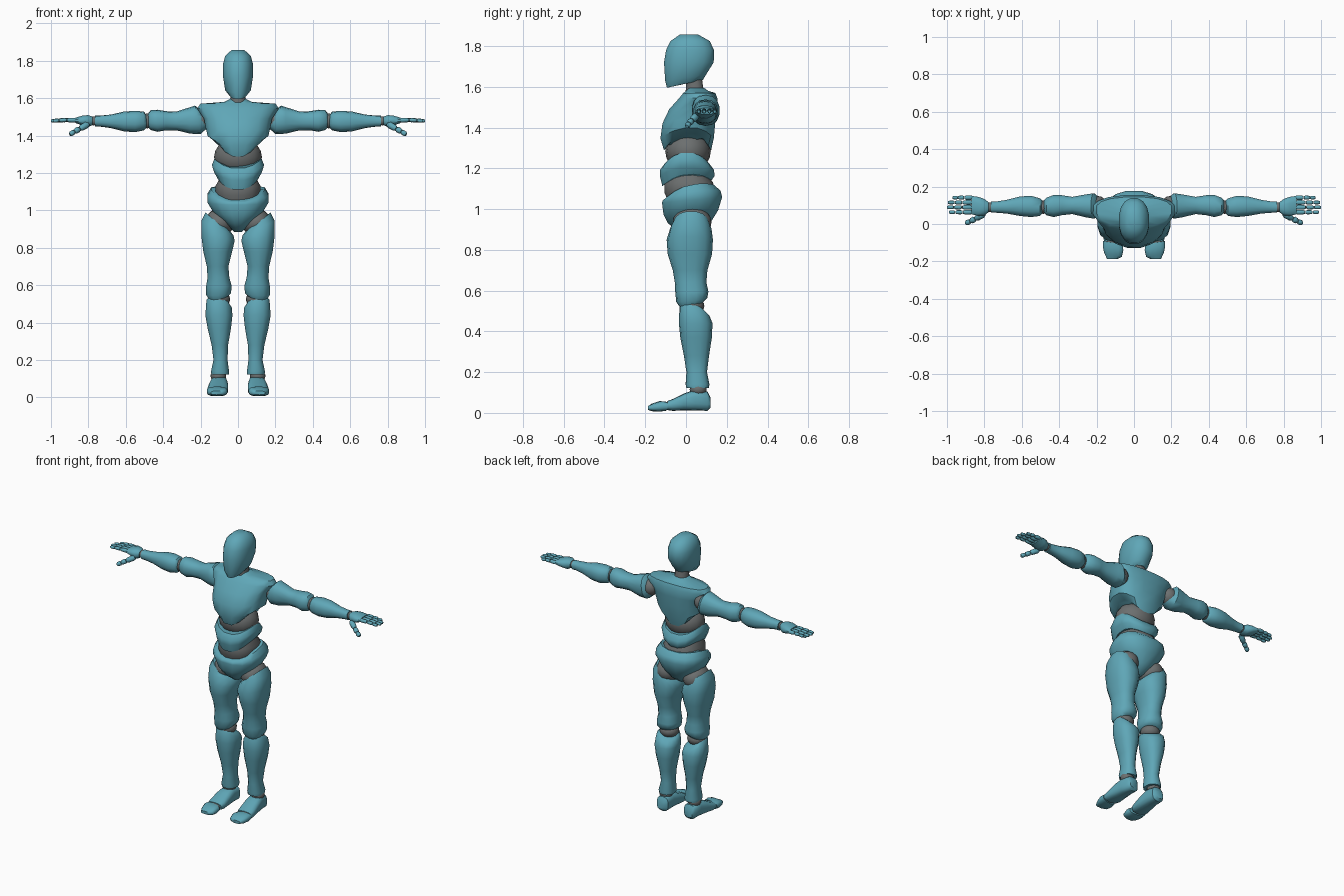
import bpy, bmesh, math
from mathutils import Vector


def material(name, rgb):
    m = bpy.data.materials.new(name)
    m.diffuse_color = (*rgb, 1)
    return m


TEAL = material("teal shell", (0.115, 0.385, 0.475))
GREY = material("grey joint", (0.15, 0.16, 0.16))


def finish(name, bm, mat, mirror):
    bmesh.ops.recalc_face_normals(bm, faces=bm.faces)
    me = bpy.data.meshes.new(name)
    bm.to_mesh(me)
    bm.free()
    me.materials.append(mat)
    ob = bpy.data.objects.new(name, me)
    bpy.context.collection.objects.link(ob)
    if mirror:
        ob.modifiers.new("mirror", 'MIRROR').use_mirror_merge = False
    bpy.ops.object.select_all(action='DESELECT')
    ob.select_set(True)
    bpy.context.view_layer.objects.active = ob
    bpy.ops.object.shade_smooth_by_angle(angle=math.radians(45))
    return ob


# Places (along, a, b) for each loft direction
AXES = {
    'Z': lambda t, a, b: (a, b, t),
    'X': lambda t, a, b: (t, a, b),
    'Y': lambda t, a, b: (a, t, b),
}


def loft(name, rows, axis='Z', mat=TEAL, sides=14, mirror=False, power=0.85):
    """Row: along, a0, a1, b0, b1, [slope a, slope b, arch, widest b]."""
    bm = bmesh.new()
    rings = []
    for row in rows:
        t, a0, a1, b0, b1, *extra = row
        sa, sb, arch, mid = (list(extra) + [0, 0, 0, None][len(extra):])
        mid = (b0 + b1) / 2 if mid is None else mid
        ring = []
        for i in range(sides):
            ang = 2 * math.pi * (i + 0.5) / sides
            c, s = math.cos(ang), math.sin(ang)
            c2 = math.copysign(abs(c) ** power, c)
            s2 = math.copysign(abs(s) ** power, s)
            a = (a0 + a1) / 2 + (a1 - a0) / 2 * c2
            b = mid + (b1 - mid if s > 0 else mid - b0) * s2
            ring.append(bm.verts.new(AXES[axis](t + sa * c + sb * s + arch * s * s, a, b)))
        rings.append(ring)
    for r, q in zip(rings, rings[1:]):
        for i in range(sides):
            j = (i + 1) % sides
            bm.faces.new((r[i], r[j], q[j], q[i]))
    bm.faces.new(rings[0])
    bm.faces.new(rings[-1])
    return finish(name, bm, mat, mirror)


def ball(name, centre, size, mirror=False):
    bm = bmesh.new()
    bmesh.ops.create_uvsphere(bm, u_segments=16, v_segments=10, radius=1)
    for v in bm.verts:
        v.co = Vector(centre) + v.co * Vector(size)
    return finish(name, bm, GREY, mirror)


def body(name, rows, mat=TEAL, sides=16, power=0.85):
    """Symmetric part; row: z, half width, front, back, [slope, arch, widest y]."""
    loft(name, [(z, -w, w, f, k, 0, *e) for z, w, f, k, *e in rows], 'Z', mat, sides, power=power)


# Head and neck
body("head", [
    (1.615, .045, -.095, .085, .020, 0), (1.645, .070, -.104, .100, .015, 0),
    (1.72, .082, -.110, .138), (1.78, .082, -.100, .140),
    (1.825, .070, -.078, .118), (1.857, .035, -.030, .060)], power=0.9)
body("neck", [(1.54, .055, -.01, .10), (1.60, .042, 0, .085), (1.68, .042, -.01, .075)], GREY, 12)

# Torso shells
body("chest", [
    (1.375, .115, -.110, .125, 0, -.09, .02), (1.40, .165, -.128, .138, 0, -.055, .03),
    (1.44, .175, -.118, .145, 0, -.02, .04), (1.49, .185, -.085, .155, 0, 0, .06),
    (1.545, .222, -.035, .155, 0, 0, .08), (1.570, .205, -.015, .145, 0, 0, .08),
    (1.580, .075, 0, .11), (1.595, .045, .005, .09)])
ball("chest_joint", (0, .01, 1.285), (.128, .112, .105))
body("abdomen", [
    (1.170, .108, -.118, .128, .015, -.045), (1.205, .130, -.130, .142, 0, -.045),
    (1.245, .142, -.130, .140, 0, -.055), (1.278, .128, -.105, .115, 0, -.055)])
body("waist_joint", [
    (1.02, .09, -.08, .12), (1.08, .122, -.108, .142), (1.13, .122, -.108, .135),
    (1.19, .09, -.08, .09)], GREY)
body("pelvis", [
    (.885, .022, -.03, .06), (.93, .070, -.09, .120), (.985, .130, -.113, .160, .01),
    (1.045, .166, -.120, .180, .015), (1.085, .166, -.118, .172, .025, -.02),
    (1.118, .145, -.105, .140, .035, -.035)])

# Legs
ball("hip_joint", (.098, .03, .935), (.078, .095, .075), True)
loft("thigh", [
    (.935, .035, .175, -.060, .110, .055), (.905, .022, .198, -.078, .125, .04),
    (.85, .016, .198, -.095, .132, .015), (.78, .030, .187, -.090, .128),
    (.70, .050, .168, -.065, .105), (.64, .045, .164, -.055, .100),
    (.595, .032, .172, -.053, .110), (.555, .036, .172, -.048, .105, -.005, .01),
    (.535, .050, .155, -.035, .085, -.01, .01)], mirror=True)
ball("knee_joint", (.102, .03, .525), (.060, .060, .045), True)
loft("shin", [
    (.515, .045, .155, -.020, .095, .02, -.025), (.495, .032, .170, -.032, .118, .02, -.025),
    (.44, .028, .176, -.035, .130), (.37, .036, .164, -.028, .127),
    (.28, .052, .142, -.010, .113), (.20, .055, .132, .002, .103),
    (.14, .047, .145, -.002, .115), (.122, .048, .143, .002, .112)], mirror=True)
ball("ankle_joint", (.105, .06, .115), (.042, .042, .035), True)
loft("foot", [
    (.120, .075, .130, .025, .075), (.105, .058, .142, .010, .105),
    (.045, .055, .148, .012, .115), (-.01, .052, .158, .012, .095),
    (-.065, .052, .164, .010, .068), (-.092, .060, .162, .014, .058)], 'Y', mirror=True, power=.7)
ball("toe_joint", (.112, -.092, .035), (.045, .022, .020), True)
loft("toe", [
    (-.100, .060, .166, .010, .055, .01), (-.13, .056, .168, .006, .058, .01),
    (-.165, .064, .160, .008, .046, .01), (-.186, .085, .145, .014, .034)], 'Y',
    mirror=True, power=.7)

# Arms
ball("shoulder_joint", (.195, .095, 1.485), (.055, .055, .055), True)
loft("upper_arm", [
    (.185, .045, .140, 1.435, 1.535, 0, .015), (.215, .028, .165, 1.408, 1.560, 0, .015),
    (.255, .034, .160, 1.410, 1.552), (.33, .052, .146, 1.428, 1.528),
    (.385, .046, .155, 1.428, 1.530), (.43, .036, .156, 1.420, 1.538),
    (.468, .046, .142, 1.430, 1.535), (.482, .060, .128, 1.445, 1.515)], 'X', mirror=True)
ball("elbow_joint", (.485, .090, 1.478), (.030, .036, .040), True)
loft("forearm", [
    (.490, .055, .125, 1.442, 1.510), (.503, .042, .138, 1.428, 1.528),
    (.55, .036, .152, 1.418, 1.532), (.61, .042, .148, 1.422, 1.528),
    (.68, .055, .130, 1.440, 1.512), (.74, .060, .120, 1.448, 1.506),
    (.765, .060, .122, 1.448, 1.506)], 'X', mirror=True)
ball("wrist_joint", (.772, .090, 1.478), (.022, .026, .024), True)

# Hands: palm, four three-part fingers, two-part thumb
loft("palm", [
    (.778, .062, .118, 1.455, 1.502), (.80, .045, .135, 1.444, 1.510),
    (.83, .042, .146, 1.452, 1.508), (.868, .050, .152, 1.466, 1.496)], 'X',
    sides=12, mirror=True)


def digit(name, points, radius):
    """Chain of short tapered segments with a small gap at every knuckle."""
    bm = bmesh.new()
    for k, (p, q) in enumerate(zip(points, points[1:])):
        p, q = Vector(p), Vector(q)
        d = (q - p).normalized()
        side = d.cross(Vector((0, 0, 1))).normalized()
        up = side.cross(d)
        rings = []
        for f, s in ((.03, .7), (.25, 1), (.75, .95), (.97, .65)):
            r = radius * s * (1 - .1 * k)
            rings.append([bm.verts.new(p.lerp(q, f) + r * (
                side * math.cos(i * math.pi / 4) + up * math.sin(i * math.pi / 4)))
                for i in range(8)])
        for a, b in zip(rings, rings[1:]):
            for i in range(8):
                j = (i + 1) % 8
                bm.faces.new((a[i], a[j], b[j], b[i]))
        bm.faces.new(rings[0])
        bm.faces.new(rings[-1])
    finish(name, bm, TEAL, True)


for label, y, tip in (("index", .063, .99), ("middle", .089, 1.0),
                      ("ring", .115, .995), ("little", .141, .97)):
    start = .862
    digit(label + "_finger",
          [(start + (tip - start) * f, y, z)
           for f, z in ((0, 1.482), (.42, 1.483), (.73, 1.481), (1, 1.478))], .0125)
digit("thumb", [(.80, .055, 1.462), (.848, .028, 1.435), (.875, .014, 1.420),
                (.90, .004, 1.405)], .018)
